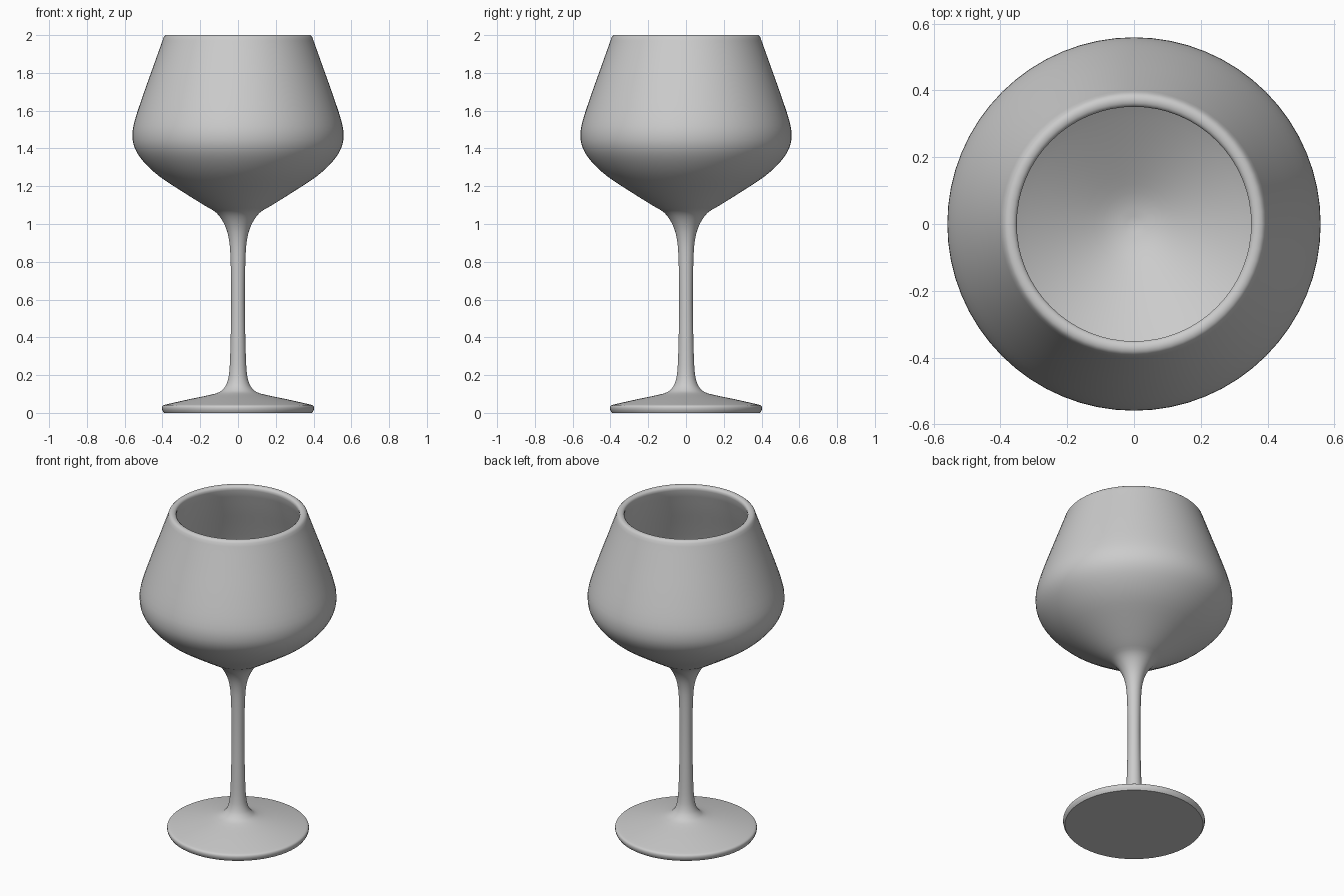
import bpy, bmesh, math
from mathutils import Vector

if "Cube" in bpy.data.objects:
    bpy.data.objects.remove(bpy.data.objects["Cube"])

SEGMENTS = 64


def smooth_curve(points, steps=3):
    """Catmull-Rom curve through (radius, height) points."""
    p = [Vector((r, 0, z)) for r, z in points]
    p = [2 * p[0] - p[1]] + p + [2 * p[-1] - p[-2]]
    out = []
    for i in range(1, len(p) - 2):
        a, b, c, d = p[i - 1:i + 3]
        for s in range(steps):
            t = s / steps
            out.append(0.5 * (2 * b + (c - a) * t + (2 * a - 5 * b + 4 * c - d) * t ** 2
                              + (3 * b - a - 3 * c + d) * t ** 3))
    return out + [p[-2]]


def lathe(name, profile):
    bm = bmesh.new()
    verts = [bm.verts.new(co) for co in profile]
    edges = [bm.edges.new(pair) for pair in zip(verts, verts[1:])]
    bmesh.ops.spin(bm, geom=verts + edges, cent=(0, 0, 0), axis=(0, 0, 1),
                   angle=math.tau, steps=SEGMENTS)
    bmesh.ops.remove_doubles(bm, verts=bm.verts, dist=0.0005)
    bmesh.ops.recalc_face_normals(bm, faces=bm.faces)
    mesh = bpy.data.meshes.new(name)
    bm.to_mesh(mesh)
    bm.free()
    obj = bpy.data.objects.new(name, mesh)
    bpy.context.collection.objects.link(obj)
    bpy.context.view_layer.objects.active = obj
    obj.select_set(True)
    bpy.ops.object.shade_smooth_by_angle(angle=math.radians(50))
    return obj


# Flat underside and rounded edge of the foot
underside = [Vector((0, 0, 0)), Vector((0.392, 0, 0)), Vector((0.400, 0, 0.012))]

# Foot top, stem and outside of the bowl
outside = smooth_curve([
    (0.403, 0.025), (0.398, 0.038), (0.37, 0.047), (0.25, 0.074), (0.12, 0.102),
    (0.08, 0.125), (0.058, 0.16), (0.046, 0.22), (0.040, 0.35), (0.036, 0.60),
    (0.040, 0.83), (0.050, 0.93), (0.073, 1.0), (0.115, 1.06), (0.18, 1.10),
    (0.30, 1.175), (0.42, 1.255), (0.50, 1.33), (0.546, 1.40), (0.559, 1.47),
    (0.546, 1.55), (0.50, 1.69), (0.45, 1.83), (0.40, 1.97)])

# Rounded rim and inside of the bowl
rim = smooth_curve([(0.394, 1.988), (0.382, 2.0), (0.362, 2.0), (0.351, 1.99)], 2)
inside = smooth_curve([
    (0.351, 1.975), (0.40, 1.835), (0.455, 1.69), (0.504, 1.55), (0.517, 1.47),
    (0.506, 1.415), (0.468, 1.36), (0.39, 1.287), (0.28, 1.212), (0.15, 1.134),
    (0.07, 1.095), (0, 1.08)])

lathe("wine_glass", underside + outside + rim + inside)
